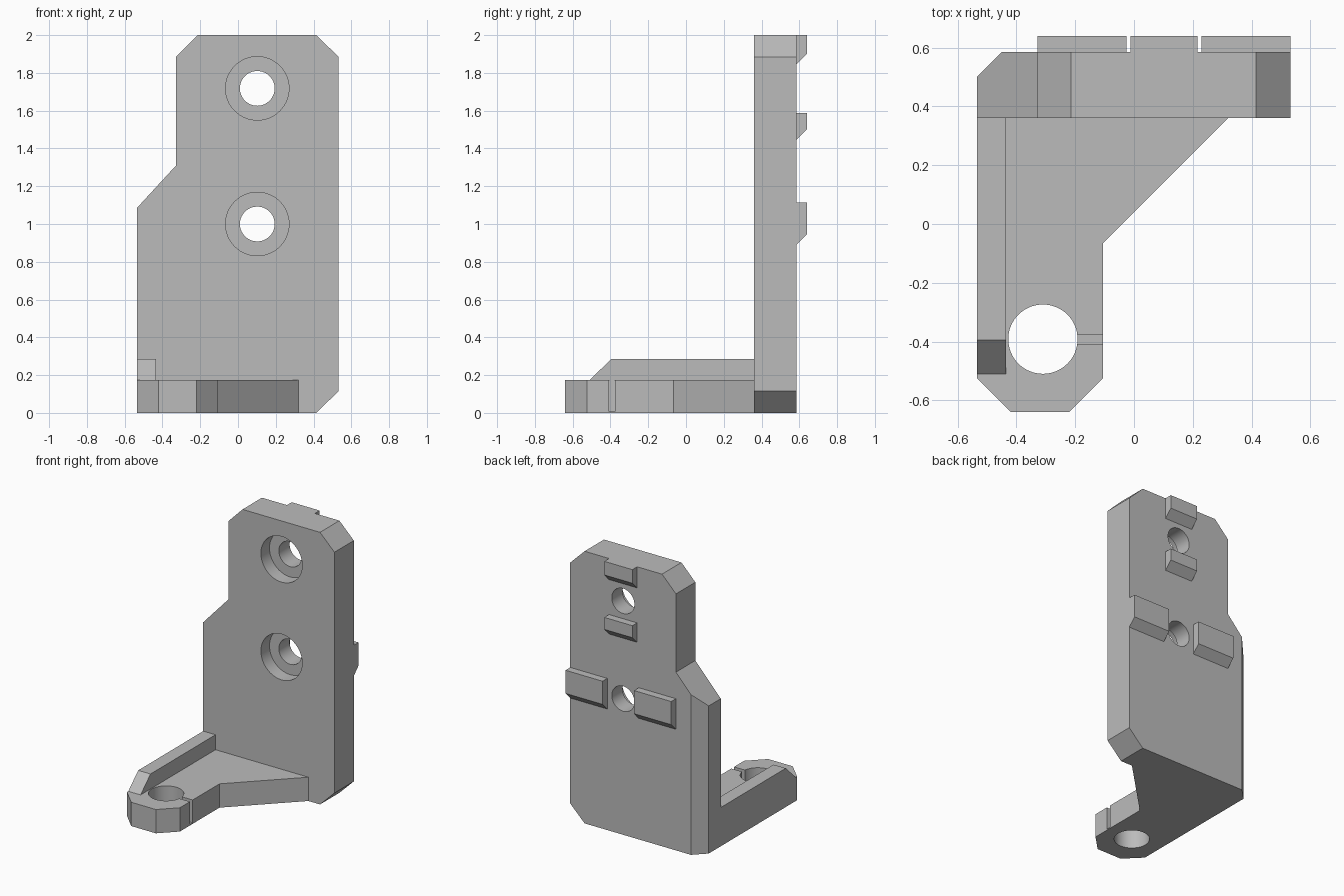
import bpy, bmesh, math
from mathutils import Vector

cube = bpy.data.objects.get("Cube")
if cube:
    bpy.data.objects.remove(cube, do_unlink=True)

grey = bpy.data.materials.new("plain grey")
grey.use_nodes = True
grey.diffuse_color = (0.5, 0.5, 0.5, 1)
grey.node_tree.nodes["Principled BSDF"].inputs["Base Color"].default_value = (0.5, 0.5, 0.5, 1)

AXES = {"x": (1, 2, 0), "y": (0, 2, 1), "z": (0, 1, 2)}


def prism(name, profile, axis, start, end):
    """Extrude a flat profile along an axis."""
    a, b, c = AXES[axis]
    bm = bmesh.new()
    verts = []
    for u, v in profile:
        p = Vector((0, 0, 0))
        p[a], p[b], p[c] = u, v, start
        verts.append(bm.verts.new(p))
    face = bm.faces.new(verts)
    move = Vector((0, 0, 0))
    move[c] = end - start
    new = bmesh.ops.extrude_face_region(bm, geom=[face])["geom"]
    bmesh.ops.translate(bm, vec=move, verts=[g for g in new if isinstance(g, bmesh.types.BMVert)])
    bmesh.ops.recalc_face_normals(bm, faces=bm.faces)
    mesh = bpy.data.meshes.new(name)
    bm.to_mesh(mesh)
    bm.free()
    mesh.materials.append(grey)
    obj = bpy.data.objects.new(name, mesh)
    bpy.context.collection.objects.link(obj)
    return obj


def circle(u, v, r, n=64):
    return [(u + r * math.cos(math.tau * i / n), v + r * math.sin(math.tau * i / n)) for i in range(n)]


def rect(u0, u1, v0, v1):
    return [(u0, v0), (u1, v0), (u1, v1), (u0, v1)]


def cut(target, cutters):
    for c in cutters:
        mod = target.modifiers.new("cut", "BOOLEAN")
        mod.operation = "DIFFERENCE"
        mod.solver = "EXACT"
        mod.object = c
    bpy.context.view_layer.objects.active = target
    for mod in list(target.modifiers):
        bpy.ops.object.modifier_apply(modifier=mod.name)
    for c in cutters:
        bpy.data.objects.remove(c, do_unlink=True)


def smooth_bores(obj):
    bpy.ops.object.select_all(action="DESELECT")
    obj.select_set(True)
    bpy.context.view_layer.objects.active = obj
    bpy.ops.object.shade_smooth_by_angle(angle=math.radians(20))


LEFT, RIGHT = 0.532, -0.535
FRONT, BACK, CLEAT_BACK = 0.36, 0.585, 0.64
BASE_TOP = 0.175
BOLT_X = 0.102

# Upright plate with clipped corners and a stepped side
plate = prism("upright_plate", [
    (RIGHT, 0), (0.415, 0), (LEFT, 0.115), (LEFT, 1.885), (0.415, 2), (-0.215, 2),
    (-0.328, 1.885), (-0.328, 1.31), (RIGHT, 1.085)], "y", FRONT, BACK)

# Countersunk bolt holes and the chamfered rear edge
cutters = [prism("edge_cutter", [(-0.555, 0.48), (-0.43, 0.605), (-0.6, 0.65)], "z", -0.1, 2.1)]
for z in (1.0, 1.718):
    cutters.append(prism("bolt_cutter", circle(BOLT_X, z, 0.092), "y", 0.3, 0.7))
    cutters.append(prism("counterbore_cutter", circle(BOLT_X, z, 0.168), "y", 0.3, FRONT + 0.1))
cut(plate, cutters)
smooth_bores(plate)

# Base arm with clamp hole and a narrow slit that leaves a thin floor
HOLE_X, HOLE_Y = -0.31, -0.392
arm = prism("base_arm", [
    (RIGHT, FRONT), (RIGHT, -0.525), (-0.42, -0.64), (-0.22, -0.64),
    (-0.105, -0.525), (-0.105, -0.065), (0.32, FRONT)], "z", 0, BASE_TOP)
cut(arm, [
    prism("clamp_hole_cutter", circle(HOLE_X, HOLE_Y, 0.118), "z", -0.1, 0.4),
    prism("slit_cutter", rect(HOLE_X, 0, HOLE_Y - 0.016, HOLE_Y + 0.016), "z", 0.008, 0.4)])
smooth_bores(arm)

# Stiffening rib along the right edge of the arm
prism("side_rib", [(FRONT, BASE_TOP), (FRONT, 0.285), (-0.395, 0.285), (-0.51, BASE_TOP)],
      "x", RIGHT, -0.435)


# Locating cleats on the back, sloped underneath
def cleat(name, x0, x1, bottom, top):
    prism(name, [(BACK, bottom), (CLEAT_BACK, bottom + 0.055), (CLEAT_BACK, top), (BACK, top)],
          "x", x0, x1)


cleat("top_cleat", -0.012, 0.216, 1.845, 2)
cleat("middle_cleat", -0.012, 0.216, 1.445, 1.588)
cleat("lower_right_cleat", -0.328, -0.026, 0.89, 1.115)
cleat("lower_left_cleat", 0.23, LEFT, 0.89, 1.115)
